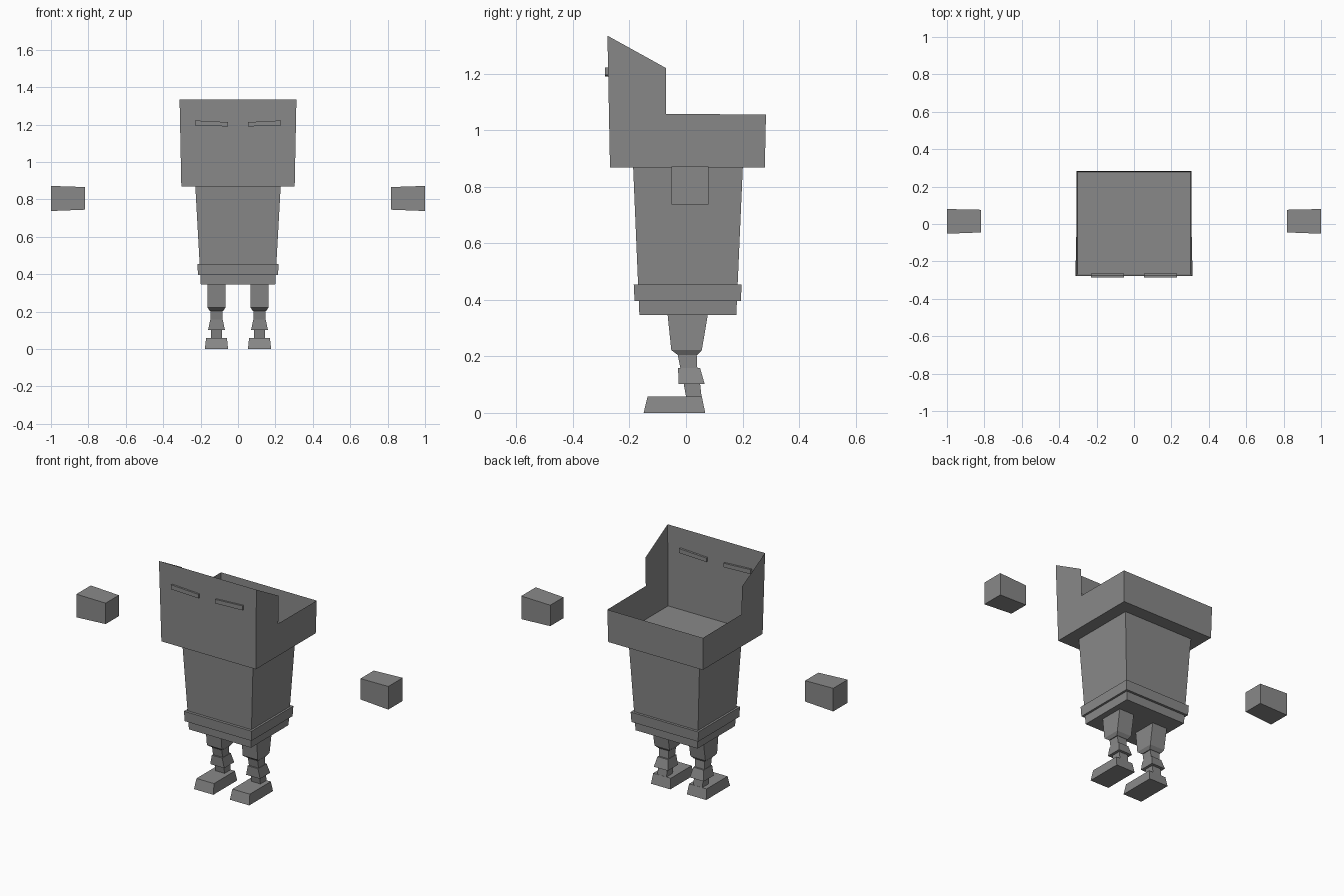
import bpy, bmesh

if "Cube" in bpy.data.objects:
    bpy.data.objects.remove(bpy.data.objects["Cube"])

grey = bpy.data.materials.new("grey")
grey.diffuse_color = (0.25, 0.25, 0.25, 1)
grey.use_nodes = True
grey.node_tree.nodes["Principled BSDF"].inputs["Base Color"].default_value = grey.diffuse_color


def finish(name, bm, recalc=True):
    if recalc:
        bmesh.ops.recalc_face_normals(bm, faces=bm.faces)
    me = bpy.data.meshes.new(name)
    bm.to_mesh(me)
    bm.free()
    me.materials.append(grey)
    ob = bpy.data.objects.new(name, me)
    bpy.context.collection.objects.link(ob)
    return ob


def loft(name, levels, axis="z", cap_top=True):
    """Rectangular sections (t, a0, a1, b0, b1) joined along z (a=x, b=y) or x (a=y, b=z)."""
    bm = bmesh.new()
    rings = []
    for t, a0, a1, b0, b1 in levels:
        corners = [(a0, b0), (a1, b0), (a1, b1), (a0, b1)]
        rings.append([bm.verts.new((a, b, t) if axis == "z" else (t, a, b))
                      for a, b in corners])
    for lo, hi in zip(rings, rings[1:]):
        for i in range(4):
            j = (i + 1) % 4
            bm.faces.new((lo[i], lo[j], hi[j], hi[i]))
    bm.faces.new(rings[0][::-1])
    if cap_top:
        bm.faces.new(rings[-1])
    return finish(name, bm)


# Head: open thin-walled tub with a tall front and stepped sides
def head_half_width(z):
    return 0.303 + (z - 0.868) * 0.02


profile = [(-0.269, 0.868), (0.279, 0.868), (0.283, 1.056),
           (-0.07, 1.058), (-0.07, 1.22), (-0.278, 1.335)]
bm = bmesh.new()
left, right = [[bm.verts.new((s * head_half_width(z), y, z)) for y, z in profile]
               for s in (-1, 1)]
bm.faces.new(right)
bm.faces.new(left[::-1])
for i, j in ((0, 1), (1, 2), (5, 0)):   # floor, back wall, front wall
    bm.faces.new((left[i], left[j], right[j], right[i]))
finish("head", bm)

# Eyes: thin slanted bars set through the front wall
for side, s in (("left", -1), ("right", 1)):
    xs = sorted((s * 0.054, s * 0.229))
    levels = []
    for x in xs:
        outer = abs(x) > 0.1
        levels.append((x, -0.286, -0.264, 1.19 if not outer else 1.196,
                       1.213 if not outer else 1.222))
    loft(side + "_eye", levels, "x")

# Torso tapers up into the head, with a belt around its lower end
loft("torso", [(0.346, -0.199, 0.199, -0.165, 0.178),
               (0.868, -0.228, 0.228, -0.187, 0.201)], cap_top=False)
loft("belt", [(0.396, -0.214, 0.214, -0.182, 0.194),
              (0.454, -0.217, 0.217, -0.185, 0.197)])

# Leg parts: (z, half width, y front, y back)
leg_parts = {
    "thigh": [(0.204, 0.036, -0.028, 0.040), (0.222, 0.048, -0.052, 0.056),
              (0.346, 0.049, -0.065, 0.077)],
    "knee": [(0.158, 0.031, -0.020, 0.040), (0.204, 0.031, -0.029, 0.038)],
    "shin": [(0.102, 0.045, -0.026, 0.066), (0.158, 0.033, -0.028, 0.050)],
    "ankle": [(0.058, 0.029, 0.000, 0.055), (0.102, 0.029, -0.008, 0.050)],
    "foot": [(0.0, 0.062, -0.150, 0.068), (0.058, 0.056, -0.136, 0.056)],
}
for side, s in (("left", -1), ("right", 1)):
    cx = s * 0.115
    for part, secs in leg_parts.items():
        loft(f"{side}_{part}", [(z, cx - w, cx + w, y0, y1) for z, w, y0, y1 in secs])
    # Floating hand, flaring outward
    loft(side + "_hand", [(s * 0.817, -0.045, 0.076, 0.745, 0.866),
                          (s * 1.0, -0.052, 0.080, 0.738, 0.872)], "x")
